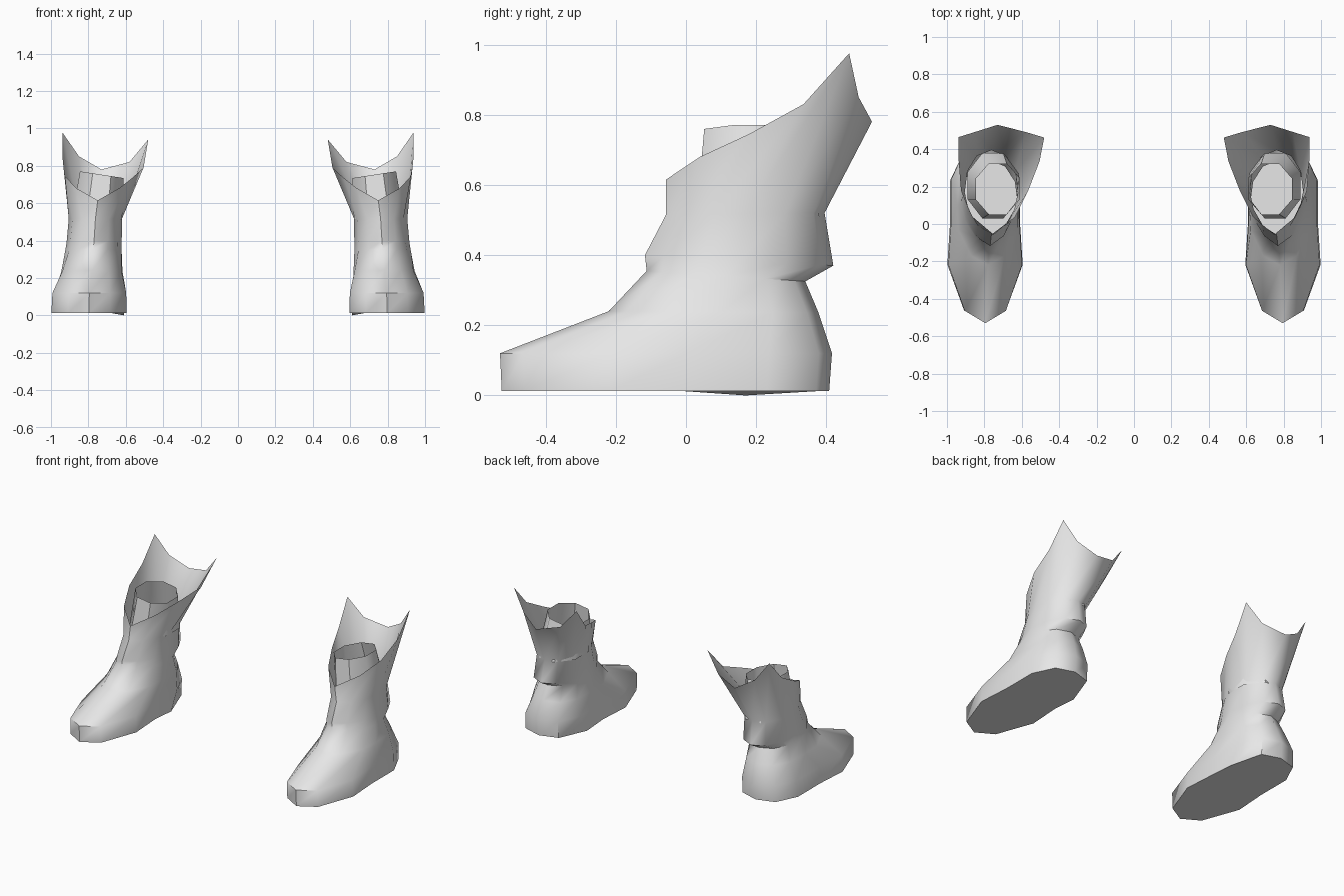
import bpy, math

if "Cube" in bpy.data.objects:
    bpy.data.objects.remove(bpy.data.objects["Cube"])

leather = bpy.data.materials.new("grey leather")
leather.diffuse_color = (0.8, 0.8, 0.8, 1)
leather.use_nodes = True
leather.node_tree.nodes["Principled BSDF"].inputs["Base Color"].default_value = leather.diffuse_color

# Outline stations from front to back: (fraction of length, fraction of half width)
FOOT = [(0, 0), (.07, .56), (.33, 1), (.56, .93), (.81, .93), (.96, .6), (1, 0)]
OVAL = [(0, 0), (.1, .5), (.3, .86), (.5, 1), (.75, .9), (.93, .55), (1, 0)]


def ring(front, back, x_in, x_out, blend, mid=None):
    """Closed 12-point outline between a front and a back (y, z) point."""
    cx, hw = (x_in + x_out) / 2, (x_out - x_in) / 2
    pts = []
    for (fu, fw), (ou, ow) in zip(FOOT, OVAL):
        u, w = fu + (ou - fu) * blend, fw + (ow - fw) * blend
        y = front[0] + (back[0] - front[0]) * u
        z = front[1] + (back[1] - front[1]) * u
        if mid is not None:
            z += (mid - (front[1] + back[1]) / 2) * 4 * u * (1 - u)
        pts.append((hw * w, y, z))
    outer = [(cx + w, y, z) for w, y, z in pts]
    inner = [(cx - w, y, z) for w, y, z in pts[-2:0:-1]]
    return outer + inner


def loft(name, rings, side, cap=False, angle=50):
    n = len(rings[0])
    verts = [(x * side, y, z) for r in rings for x, y, z in r]
    faces = []
    for k in range(len(rings) - 1):
        for i in range(n):
            j = (i + 1) % n
            faces.append((k * n + i, k * n + j, (k + 1) * n + j, (k + 1) * n + i))
    if cap:
        faces.append(tuple(range(n))[::-1])
    if side < 0:
        faces = [f[::-1] for f in faces]
    mesh = bpy.data.meshes.new(name)
    mesh.from_pydata(verts, [], faces)
    mesh.materials.append(leather)
    obj = bpy.data.objects.new(name, mesh)
    bpy.context.collection.objects.link(obj)
    bpy.ops.object.select_all(action='DESELECT')
    obj.select_set(True)
    bpy.context.view_layer.objects.active = obj
    bpy.ops.object.shade_smooth_by_angle(angle=math.radians(angle))
    return obj


# Foot and shaft cross-sections, sole to ankle
sole = ring((-.525, .012), (.408, .012), .595, .998, 0)
sole[8] = (sole[8][0], .17, 0)
body = [
    sole,
    ring((-.53, .12), (.416, .12), .598, .992, 0),
    ring((-.22, .24), (.378, .235), .612, .95, .5),
    ring((-.112, .355), (.34, .325), .622, .925, 1),
    ring((-.117, .40), (.42, .37), .622, .917, 1),
    ring((-.057, .515), (.395, .52), .62, .905, 1),
]
# Flared rim with two raised points at the back
body.append([
    (.75, -.057, .615), (.865, .04, .68), (.925, .18, .745), (.937, .335, .83),
    (.937, .465, .975), (.85, .492, .85), (.73, .53, .78),
    (.58, .492, .82), (.48, .462, .94), (.505, .335, .79),
    (.565, .18, .735), (.635, .04, .68)])


def oval(cx, cy, rx, ry, z, tilt):
    pts = []
    for i in range(8):
        a = math.pi / 4 * i - 3 * math.pi / 8
        c, s = math.cos(a) / math.cos(math.pi / 8), math.sin(a) / math.cos(math.pi / 8)
        c, s = max(-1, min(1, c)), max(-1, min(1, s))
        pts.append((cx + rx * c, cy + ry * s, z + tilt * c))
    return pts


# Inner ankle sleeve
sleeve = [oval(.755, .205, .135, .175, .51, 0),
          oval(.728, .187, .117, .135, .752, .018)]

for side, label in ((1, "right"), (-1, "left")):
    loft(label + "_boot", body, side, cap=True)
    loft(label + "_inner_sleeve", sleeve, side)
